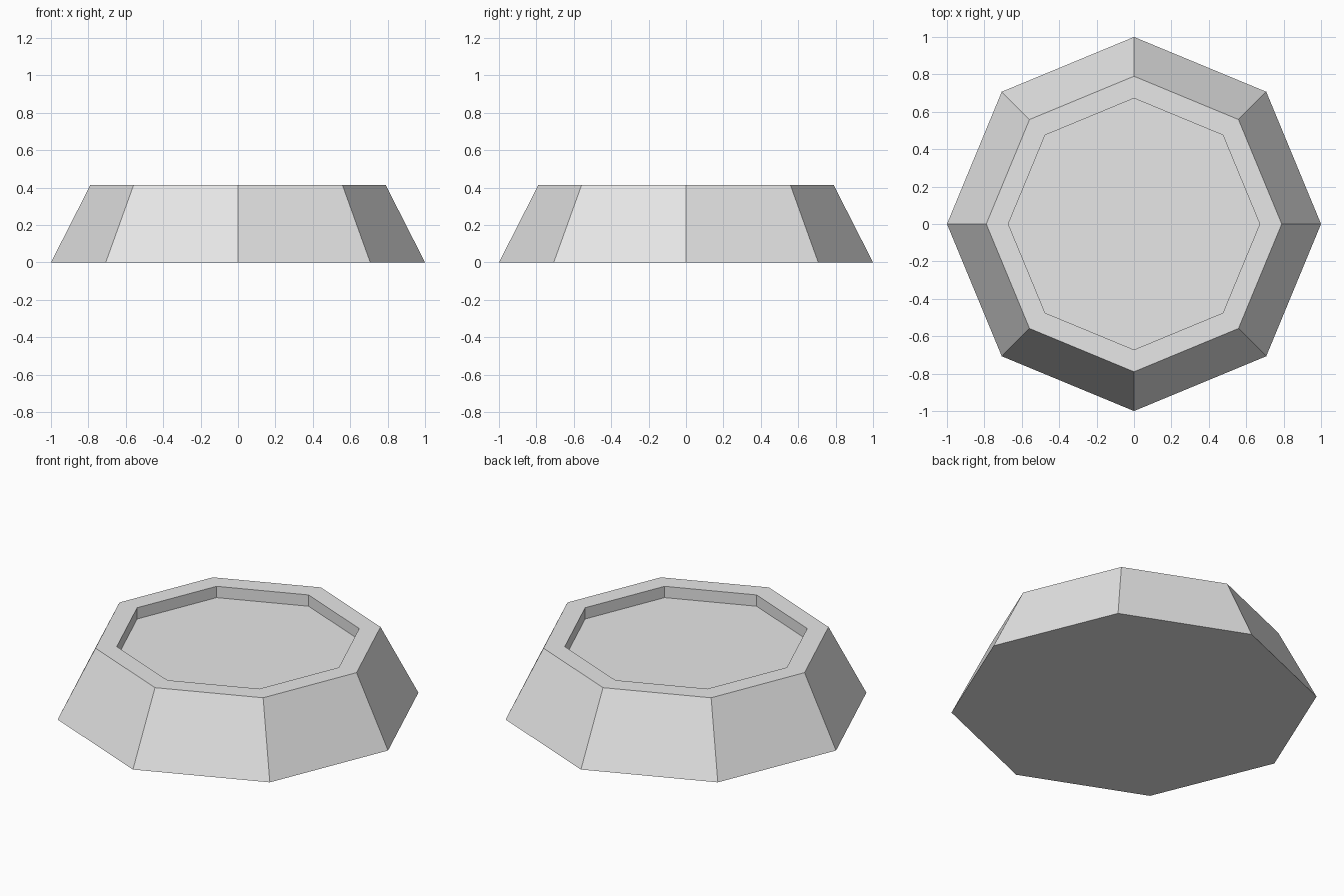
import bpy, bmesh, math

if "Cube" in bpy.data.objects:
    bpy.data.objects.remove(bpy.data.objects["Cube"])

SIDES = 8

grey = bpy.data.materials.new("light_grey")
grey.diffuse_color = (0.8, 0.8, 0.8, 1.0)
grey.use_nodes = True
grey.node_tree.nodes["Principled BSDF"].inputs["Base Color"].default_value = grey.diffuse_color


def ring(bm, radius, z):
    """One octagonal loop of vertices with a corner on each axis."""
    return [bm.verts.new((radius * math.cos(2 * math.pi * i / SIDES),
                          radius * math.sin(2 * math.pi * i / SIDES), z))
            for i in range(SIDES)]


def lathe(name, profile, material):
    """Stack octagonal rings along a (radius, height) profile and cap both ends."""
    bm = bmesh.new()
    rings = [ring(bm, r, z) for r, z in profile]
    for a, b in zip(rings, rings[1:]):
        for i in range(SIDES):
            j = (i + 1) % SIDES
            bm.faces.new((a[i], a[j], b[j], b[i]))
    bm.faces.new(rings[0][::-1])
    bm.faces.new(rings[-1])
    mesh = bpy.data.meshes.new(name)
    bm.to_mesh(mesh)
    bm.free()
    mesh.materials.append(material)
    obj = bpy.data.objects.new(name, mesh)
    bpy.context.collection.objects.link(obj)
    return obj


# Tapered octagonal base: sloped sides, flat rim, vertical recess wall, recessed floor
lathe("recessed_base",
      [(1.0, 0.0), (0.79, 0.413), (0.672, 0.413), (0.672, 0.345)], grey)
